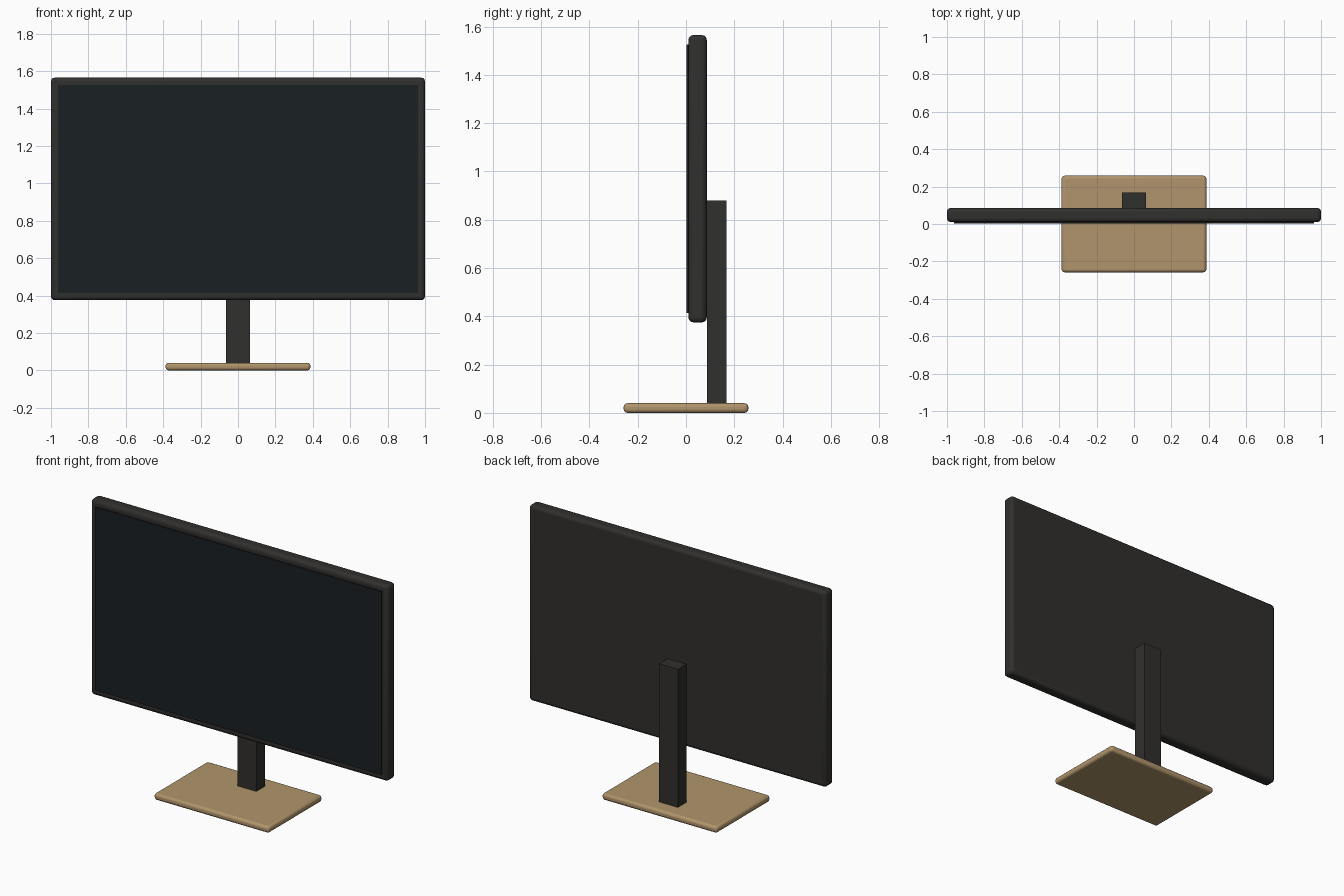
import bpy

if "Cube" in bpy.data.objects:
    bpy.data.objects.remove(bpy.data.objects["Cube"])


def material(name, color):
    m = bpy.data.materials.new(name)
    m.diffuse_color = (*color, 1)
    m.use_nodes = True
    m.node_tree.nodes["Principled BSDF"].inputs["Base Color"].default_value = m.diffuse_color
    return m


def box(name, lo, hi, mat, bevel=0, segments=3):
    """Box between two corners, with optional rounded edges."""
    bpy.ops.mesh.primitive_cube_add(size=1, location=[(a + b) / 2 for a, b in zip(lo, hi)])
    ob = bpy.context.object
    ob.name = name
    ob.scale = [b - a for a, b in zip(lo, hi)]
    bpy.ops.object.transform_apply(location=False, rotation=False, scale=True)
    ob.data.materials.append(mat)
    if bevel:
        mod = ob.modifiers.new("rounded_edges", 'BEVEL')
        mod.width = bevel
        mod.segments = segments
        bpy.ops.object.shade_smooth_by_angle()
    return ob


dark = material("dark_plastic", (0.03, 0.029, 0.027))
glass = material("screen_glass", (0.010, 0.014, 0.017))
wood = material("light_wood", (0.44, 0.30, 0.15))

# Display housing and the slightly raised screen
box("display_housing", (-1, 0.01, 0.375), (1, 0.086, 1.565), dark, 0.02)
box("screen", (-0.963, 0.003, 0.413), (0.963, 0.02, 1.527), glass)

# Stand: upright behind the display, on a flat base
box("stand_neck", (-0.063, 0.086, 0.038), (0.063, 0.168, 0.88), dark)
box("stand_base", (-0.387, -0.258, 0), (0.387, 0.258, 0.04), wood, 0.015)
